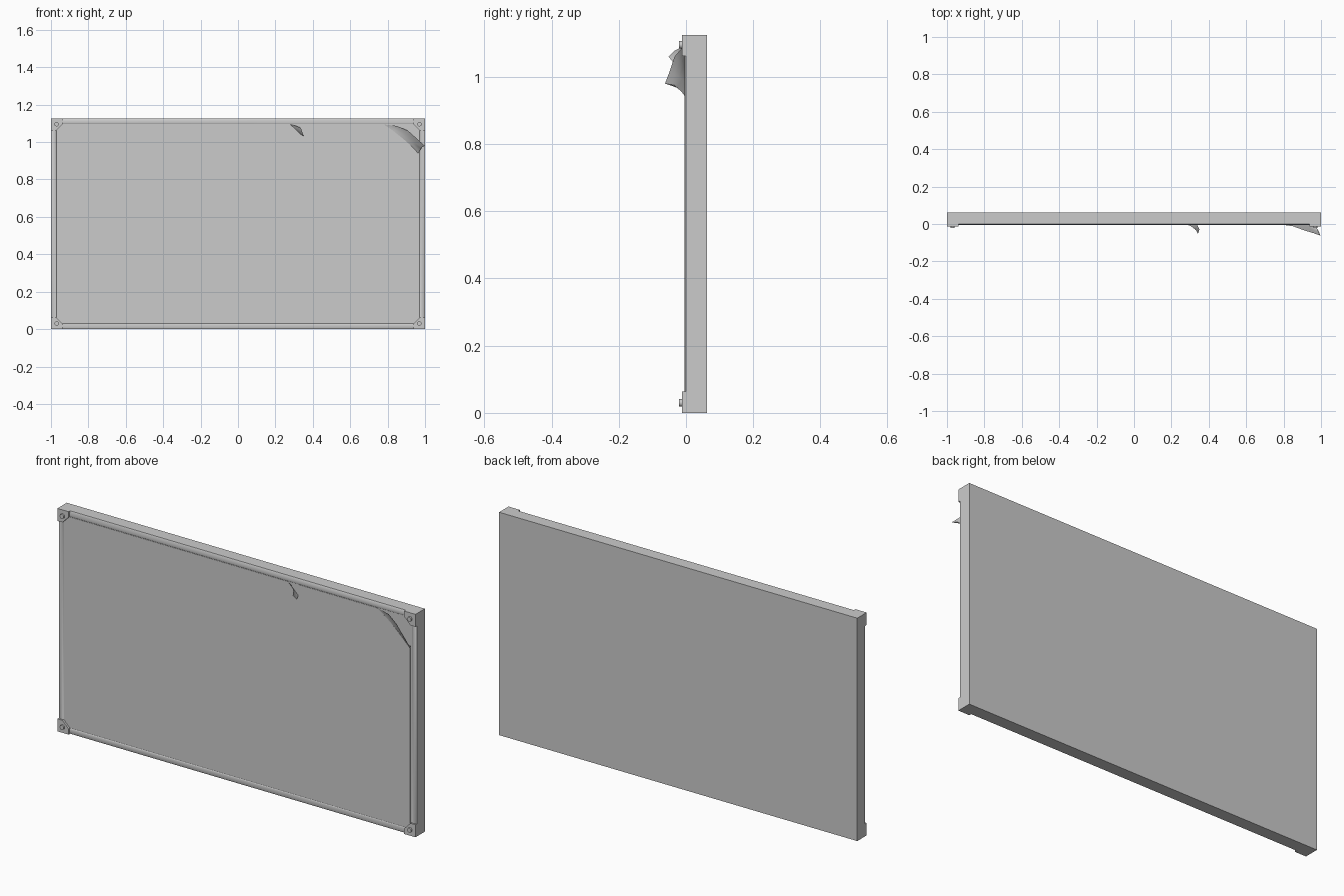
import bpy, bmesh, math
from mathutils import Vector

if "Cube" in bpy.data.objects:
    bpy.data.objects.remove(bpy.data.objects["Cube"])

W, H, BACK = 1.0, 1.125, 0.0625


def make(name, verts, faces, smooth=None):
    me = bpy.data.meshes.new(name)
    me.from_pydata(verts, [], faces)
    ob = bpy.data.objects.new(name, me)
    bpy.context.collection.objects.link(ob)
    bm = bmesh.new()
    bm.from_mesh(me)
    bmesh.ops.remove_doubles(bm, verts=bm.verts, dist=1e-5)
    bmesh.ops.recalc_face_normals(bm, faces=bm.faces)
    bm.to_mesh(me)
    bm.free()
    if smooth:
        bpy.ops.object.select_all(action='DESELECT')
        ob.select_set(True)
        bpy.context.view_layer.objects.active = ob
        bpy.ops.object.shade_smooth_by_angle(angle=math.radians(smooth))
    return ob


def prism(name, outline, y0, y1, smooth=None):
    n = len(outline)
    verts = [(x, y, z) for y in (y0, y1) for x, z in outline]
    faces = [list(range(n)), list(range(n, 2 * n))]
    faces += [[i, (i + 1) % n, n + (i + 1) % n, n + i] for i in range(n)]
    return make(name, verts, faces, smooth)


def flap(name, edge, root, rows=5, sag=0.006):
    # curled sheet between the loose paper edge and the fold line
    verts, faces, n = [], [], len(edge)
    for r in range(rows):
        t = r / (rows - 1)
        for e, q in zip(edge, root):
            p = Vector(q).lerp(Vector(e), t)
            p.y += sag * math.sin(math.pi * t) * (Vector(e) - Vector(q)).length / 0.1
            p.y = min(p.y, -0.0015)
            verts.append(p)
    for r in range(rows - 1):
        for i in range(n - 1):
            a = r * n + i
            faces.append([a, a + 1, a + n + 1, a + n])
    return make(name, verts, faces, 60)


# backing board
prism("backing_board", [(-W, 0), (W, 0), (W, H), (-W, H)], 0, BACK)

# rounded frame moulding, mitred around the board
profile = [(0, 0), (0.005, -0.003), (0.012, -0.005), (0.02, -0.005),
           (0.026, -0.003), (0.029, 0)]
verts = []
for d, y in profile:
    verts += [(-W + d, y, d), (W - d, y, d), (W - d, y, H - d), (-W + d, y, H - d)]
faces = [[4 * r + i, 4 * r + (i + 1) % 4, 4 * r + 4 + (i + 1) % 4, 4 * r + 4 + i]
         for r in range(len(profile) - 1) for i in range(4)]
make("frame_moulding", verts, faces, 35)

# poster sheet with the torn areas cut away
prism("poster_sheet", [(-0.966, 0.029), (0.962, 0.029), (0.962, 0.94), (0.90, 1.0),
                       (0.85, 1.045), (0.78, 1.094), (0.34, 1.094), (0.335, 1.04),
                       (0.28, 1.094), (-0.966, 1.094)], -0.0015, 0.001)

# peeling corner and small tear
flap("peeling_corner",
     [(0.78, -0.002, 1.094), (0.85, -0.012, 1.086), (0.91, -0.034, 1.06),
      (0.96, -0.049, 1.015), (0.998, -0.0625, 0.98), (0.985, -0.035, 0.975)],
     [(0.78, -0.002, 1.094), (0.83, -0.002, 1.06), (0.88, -0.002, 1.02),
      (0.92, -0.002, 0.985), (0.95, -0.002, 0.955), (0.962, -0.002, 0.94)])
flap("small_tear",
     [(0.28, -0.002, 1.094), (0.305, -0.012, 1.088), (0.335, -0.035, 1.077),
      (0.342, -0.052, 1.06), (0.35, -0.03, 1.033)],
     [(0.28, -0.002, 1.094), (0.295, -0.002, 1.08), (0.31, -0.002, 1.066),
      (0.325, -0.002, 1.052), (0.337, -0.002, 1.04)], sag=0.003)

# corner brackets with bolts
corner = [(0, 0), (0.063, 0), (0.063, 0.028), (0.028, 0.063), (0, 0.063)]
for side, sx in (("left", -1), ("right", 1)):
    for level, sz in (("lower", 1), ("upper", -1)):
        z0 = 0 if sz > 0 else H
        prism(f"{level}_{side}_bracket",
              [(sx * (W - a), z0 + sz * b) for a, b in corner], -0.0125, 0.004)
        cx, cz = sx * (W - 0.03), z0 + sz * 0.03
        prism(f"{level}_{side}_bolt",
              [(cx + 0.0115 * math.cos(k * math.tau / 12),
                cz + 0.0115 * math.sin(k * math.tau / 12)) for k in range(12)],
              -0.021, -0.01, 40)
